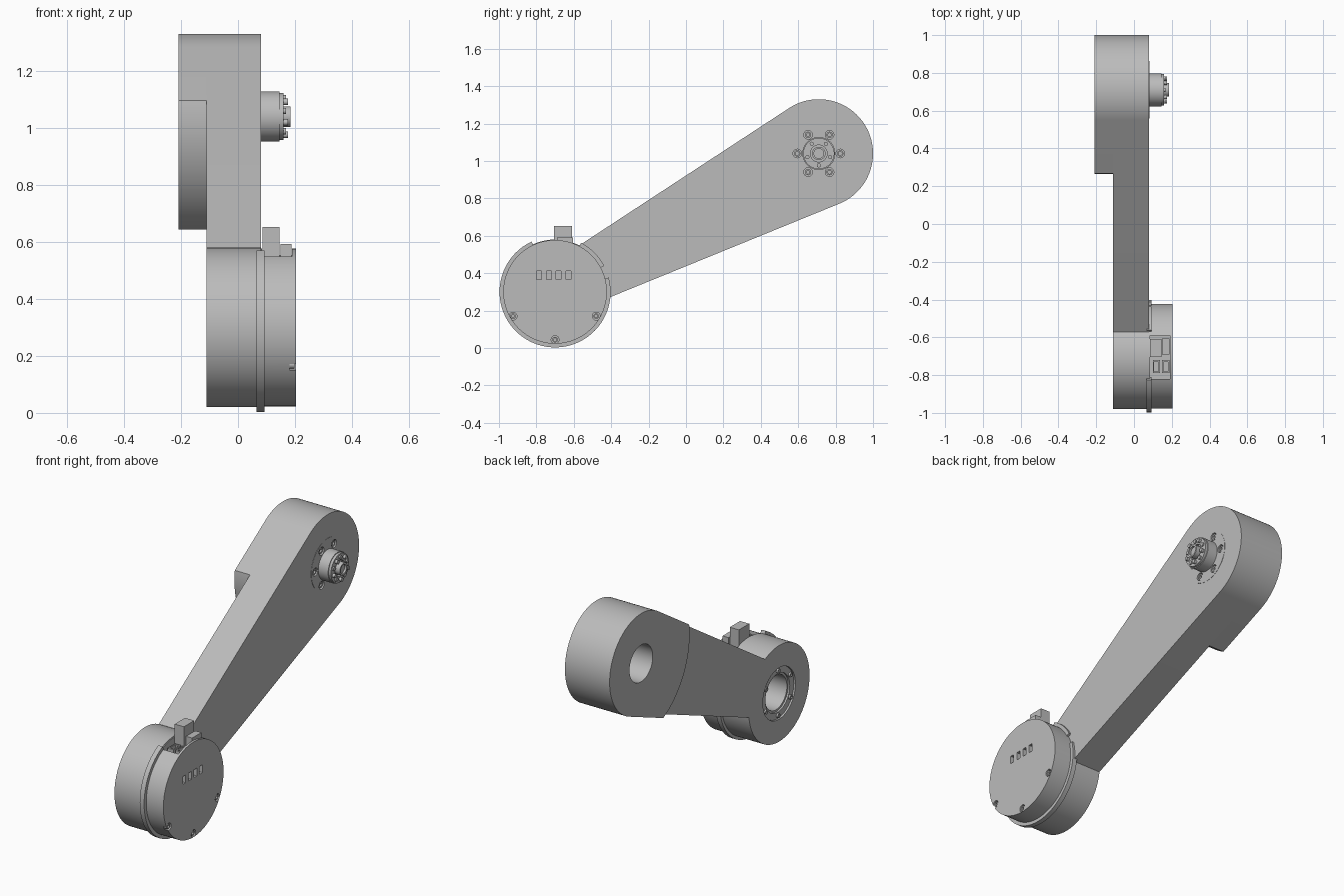
import bpy, bmesh
from math import sin, cos, acos, radians, degrees, hypot, atan2
from mathutils import Vector

if "Cube" in bpy.data.objects:
    bpy.data.objects.remove(bpy.data.objects["Cube"], do_unlink=True)

grey = bpy.data.materials.new("plain_grey")
grey.use_nodes = True
GREY = (0.5, 0.5, 0.5, 1)
grey.diffuse_color = GREY
grey.node_tree.nodes["Principled BSDF"].inputs["Base Color"].default_value = GREY

LOW, HIGH = (-0.70, 0.30), (0.71, 1.04)      # joint centres (y, z)
R_LOW, R_HIGH, R_STEP = 0.28, 0.29, 0.446
LENGTH = hypot(HIGH[0] - LOW[0], HIGH[1] - LOW[1])
AXIS = degrees(atan2(HIGH[1] - LOW[1], HIGH[0] - LOW[0]))
TAPER = 5.5


def arc(c, r, a0, a1, n=48):
    """Points (y, z) on an arc, angles in degrees."""
    angles = [radians(a0 + (a1 - a0) * i / n) for i in range(n + 1)]
    return [(c[0] + r * cos(a), c[1] + r * sin(a)) for a in angles]


def polar(c, r, a):
    return arc(c, r, a, a, 1)[0]


def prism(name, pts, x0, x1):
    """Extrude a (y, z) outline along x."""
    bm = bmesh.new()
    face = bm.faces.new([bm.verts.new((x0, y, z)) for y, z in pts])
    ext = bmesh.ops.extrude_face_region(bm, geom=[face])
    moved = [v for v in ext["geom"] if isinstance(v, bmesh.types.BMVert)]
    bmesh.ops.translate(bm, verts=moved, vec=Vector((x1 - x0, 0, 0)))
    bmesh.ops.recalc_face_normals(bm, faces=bm.faces)
    mesh = bpy.data.meshes.new(name)
    bm.to_mesh(mesh)
    bm.free()
    mesh.materials.append(grey)
    obj = bpy.data.objects.new(name, mesh)
    bpy.context.collection.objects.link(obj)
    return obj


def disc(name, c, r, x0, x1, n=64):
    return prism(name, arc(c, r, 0, 360 - 360 / n, n - 1), x0, x1)


def box(name, y0, y1, z0, z1, x0, x1):
    return prism(name, [(y0, z0), (y1, z0), (y1, z1), (y0, z1)], x0, x1)


def ring(name, c, r_out, r_in, x0, x1, n=64):
    return cut(disc(name, c, r_out, x0, x1, n),
               [disc("bore_cutter", c, r_in, x0 - 0.01, x1 + 0.01, n)])


def cut(obj, cutters):
    """Subtract the cutters, bake the result, and drop the cutters."""
    for c in cutters:
        c.hide_render = True
        mod = obj.modifiers.new("cut", "BOOLEAN")
        mod.operation, mod.solver, mod.object = "DIFFERENCE", "EXACT", c
    graph = bpy.context.evaluated_depsgraph_get()
    mesh = bpy.data.meshes.new_from_object(obj.evaluated_get(graph))
    obj.modifiers.clear()
    obj.data = mesh
    for c in cutters:
        bpy.data.objects.remove(c, do_unlink=True)
    return obj


# Arm: one outline around both joints
tan = 90 + TAPER
offset = R_HIGH - LENGTH * sin(radians(TAPER))
meet = tan - degrees(acos(offset / R_LOW))
big_arc = arc(HIGH, R_HIGH, AXIS - tan, AXIS + tan, 64)
arm = prism("arm", big_arc + arc(LOW, R_LOW, AXIS + meet, AXIS + 360 - meet, 80), -0.11, 0.08)
bolts = [polar(HIGH, 0.115, 60 * i) for i in range(6)]


def bolt_cutters():
    return [disc("bolt_cutter", p, 0.023, 0.05, 0.1, 24) for p in bolts]


cut(arm, bolt_cutters() + [
    disc("socket_cutter", HIGH, 0.107, -0.2, 0.03),
    disc("recess_cutter", LOW, 0.15, -0.2, -0.09),
    disc("shaft_cutter", LOW, 0.10, -0.15, 0.04)])

# Thick block behind the upper joint
step = tan + degrees(acos(R_HIGH / R_STEP))
block = prism("upper_block", big_arc + arc(HIGH, R_STEP, AXIS + step, AXIS + 360 - step), -0.208, -0.11)
cut(block, [disc("socket_cutter", HIGH, 0.107, -0.3, 0)])

# Upper output flange, bolts and hub
flange = disc("output_flange", HIGH, 0.152, 0.079, 0.0815)
cut(flange, bolt_cutters())
for p in bolts:
    ring("output_bolt", p, 0.017, 0.009, 0.05, 0.077, 20)
disc("hub", HIGH, 0.088, 0.075, 0.145)
ring("hub_rim", HIGH, 0.083, 0.045, 0.14, 0.16)
ring("hub_centre", HIGH, 0.036, 0.026, 0.14, 0.184, 32)
disc("hub_centre_core", HIGH, 0.028, 0.14, 0.172, 32)
for i in range(10):
    disc("hub_pin", polar(HIGH, 0.064, 36 * i + 18), 0.011, 0.155, 0.168 + 0.008 * (i % 2), 16)

# Bearing ring and bolts on the lower joint
ring("bearing_ring", LOW, 0.149, 0.112, -0.1, -0.085)
for i in range(6):
    ring("bearing_bolt", polar(LOW, 0.13, 60 * i + 30), 0.013, 0.006, -0.11, -0.095, 16)

# Motor flange rim, broken around the connectors
for a0, a1 in ((115, 375), (28, 62)):
    prism("motor_rim", arc(LOW, 0.297, a0, a1) + arc(LOW, 0.26, a1, a0), 0.065, 0.093)

# Motor cover with connector notch, slots and screw holes
cover = disc("motor_cover", LOW, 0.277, 0.08, 0.203, 96)
screws = [(-0.925, 0.17), (-0.70, 0.045), (-0.48, 0.17)]
slots = [-0.785 + 0.052 * i for i in range(4)]
cut(cover, [box("notch_cutter", -0.82, -0.59, 0.5, 0.7, 0.085, 0.19)]
    + [disc("screw_cutter", p, 0.021, 0.18, 0.25, 24) for p in screws]
    + [box("slot_cutter", y - 0.013, y + 0.013, 0.367, 0.413, 0.17, 0.25) for y in slots])
for p in screws:
    ring("cover_screw", p, 0.015, 0.008, 0.178, 0.199, 20)

# Connectors in the notch
box("tall_connector", -0.705, -0.61, 0.49, 0.652, 0.086, 0.145)
box("short_connector", -0.69, -0.605, 0.49, 0.592, 0.149, 0.188)
for x0, x1 in ((0.1, 0.138), (0.149, 0.188)):
    cut(box("socket", -0.79, -0.72, 0.49, 0.548, x0, x1),
        [box("socket_cutter", -0.78, -0.73, 0.52, 0.6, x0 + 0.007, x1 - 0.007)])

# Smooth the curved walls, keep edges sharp
for obj in bpy.context.collection.objects:
    if obj.type == "MESH":
        obj.select_set(True)
        bpy.context.view_layer.objects.active = obj
bpy.ops.object.shade_smooth_by_angle(angle=radians(30))
